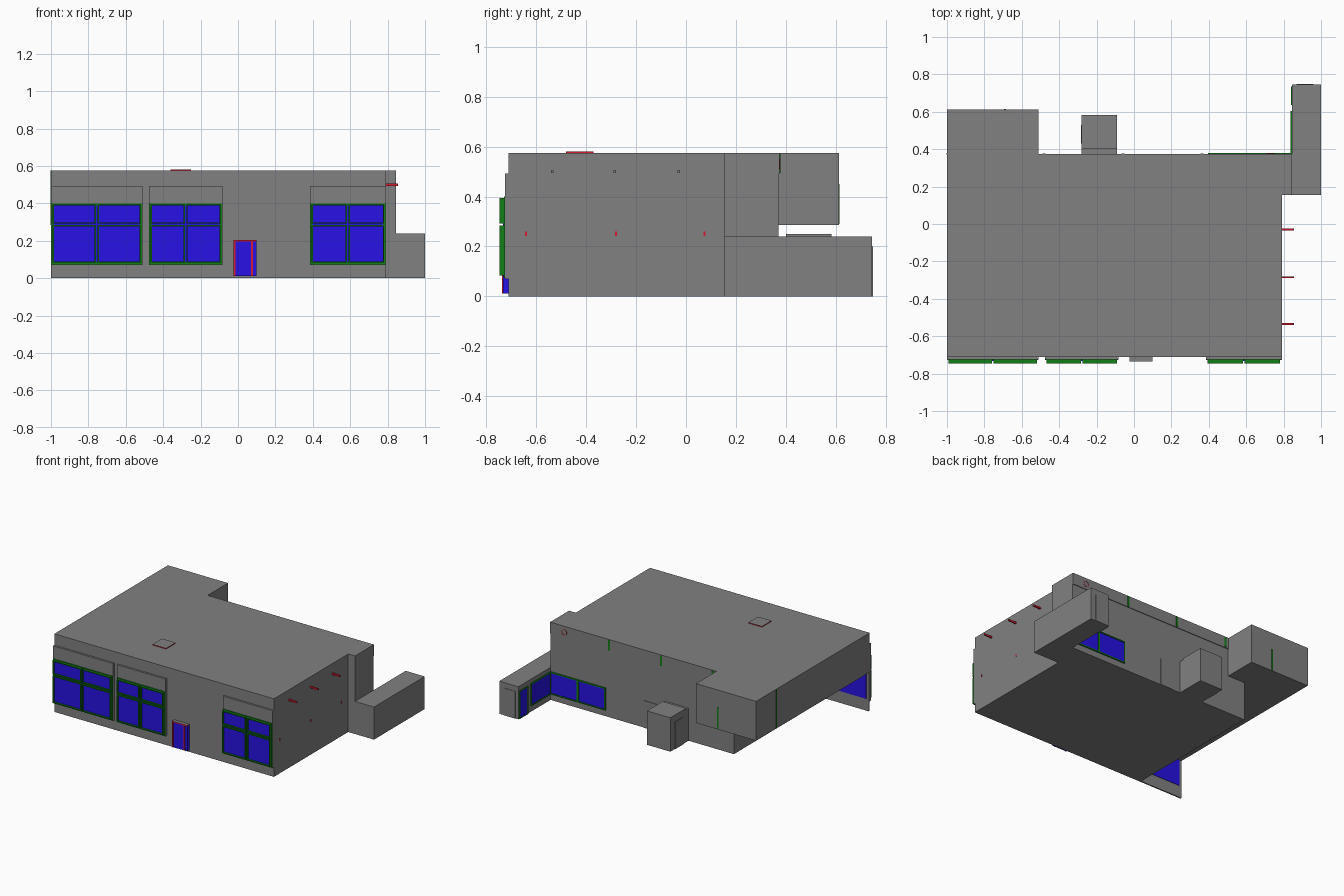
import bpy, bmesh, math
from mathutils import Vector

if "Cube" in bpy.data.objects:
    bpy.data.objects.remove(bpy.data.objects["Cube"])


def material(name, rgb):
    m = bpy.data.materials.new(name)
    m.diffuse_color = (*rgb, 1)
    m.use_nodes = True
    m.node_tree.nodes["Principled BSDF"].inputs["Base Color"].default_value = m.diffuse_color
    return m


GREY = material("wall_grey", (0.22, 0.22, 0.22))
BLUE = material("glass_blue", (0.02, 0.006, 0.78))
GREEN = material("frame_green", (0.006, 0.21, 0.008))
RED = material("trim_red", (0.70, 0.01, 0.03))


def box(name, x, y, z, mat=GREY, cap=None, cap_dir=None):
    """Box from (min, max) ranges; faces pointing along cap_dir take the cap colour."""
    bm = bmesh.new()
    bmesh.ops.create_cube(bm, size=1)
    for v in bm.verts:
        v.co = Vector([(r[0] + r[1]) / 2 + c * (r[1] - r[0]) for c, r in zip(v.co, (x, y, z))])
    bm.normal_update()
    me = bpy.data.meshes.new(name)
    me.materials.append(mat)
    if cap:
        me.materials.append(cap)
        for f in bm.faces:
            f.material_index = int(f.normal.dot(Vector(cap_dir)) > 0.9)
    bm.to_mesh(me)
    bm.free()
    ob = bpy.data.objects.new(name, me)
    bpy.context.collection.objects.link(ob)
    return ob


def frame(name, u, z, depth, t, mat, axis="x"):
    """Four bars around a rectangle; u runs along the axis, depth across it."""
    bars = [(u, (z[0], z[0] + t)), (u, (z[1] - t, z[1])),
            ((u[0], u[0] + t), (z[0] + t, z[1] - t)), ((u[1] - t, u[1]), (z[0] + t, z[1] - t))]
    for i, (a, b) in enumerate(bars):
        xy = (a, depth) if axis == "x" else (depth, a)
        box(f"{name}_bar_{i}", *xy, b, mat)


# Main volumes: ground floor, overhanging upper floor, front wall
H, OVER = 0.575, 0.285
box("ground_floor", (-0.65, 0.79), (-0.70, 0.37), (0, OVER))
box("upper_floor", (-1, 0.79), (-0.70, 0.37), (OVER, H))
box("front_wall", (-1, 0.79), (-0.71, -0.70), (0, H))
box("rear_upper_block", (-1, -0.51), (0.37, 0.612), (OVER, H))
box("side_stair_block", (0.79, 0.845), (0.155, 0.37), (0, H))
box("rear_parapet_band", (-0.51, 0.845), (0.37, 0.375), (0.49, H))

# Low side wing and small rear porch
box("side_wing", (0.845, 1), (0.155, 0.745), (0, 0.24))
box("wing_link", (0.79, 0.845), (0.155, 0.37), (0, 0.24))
box("porch_link", (-0.28, -0.09), (0.37, 0.40), (0, 0.24))
box("rear_porch", (-0.28, -0.09), (0.40, 0.582), (0, 0.25))

# Front window bays: panel, glass, four sashes each
for i, (a, b) in enumerate([(-1, -0.51), (-0.477, -0.083), (0.384, 0.79)]):
    n = f"window_bay_{i}"
    box(n + "_panel", (a, b), (-0.725, -0.71), (0.07, 0.492))
    box(n + "_surround", (a + 0.002, b - 0.002), (-0.728, -0.725), (0.074, 0.40), GREEN)
    box(n + "_glass", (a + 0.014, b - 0.014), (-0.733, -0.728), (0.088, 0.388), BLUE)
    mid = (a + b) / 2
    for j, u in enumerate([(a + 0.009, mid - 0.004), (mid + 0.004, b - 0.009)]):
        for k, z in enumerate([(0.083, 0.284), (0.292, 0.395)]):
            frame(f"{n}_sash_{j}{k}", u, z, (-0.746, -0.728), 0.007, GREEN)
box("overhang_window_back", (-0.98, -0.53), (-0.70, -0.697), (0.088, 0.388), BLUE)

# Front door with red trim
box("front_door", (-0.02, 0.10), (-0.733, -0.71), (0.012, 0.20), BLUE, GREY, (0, 0, 1))
box("front_door_left_trim", (-0.024, -0.014), (-0.736, -0.71), (0.012, 0.20), RED)
box("front_door_right_trim", (0.070, 0.080), (-0.736, -0.71), (0.012, 0.20), RED)
box("front_door_top_trim", (-0.024, 0.10), (-0.736, -0.71), (0.196, 0.204), RED, GREY, (0, 0, 1))

# Rear ribbon window and the wing's courtyard glazing
box("rear_window_glass", (0.40, 0.84), (0.37, 0.374), (0.05, 0.205), BLUE)
for j, u in enumerate([(0.395, 0.62), (0.62, 0.845)]):
    frame(f"rear_window_{j}", u, (0.045, 0.21), (0.37, 0.379), 0.008, GREEN)
box("court_window_glass", (0.841, 0.845), (0.38, 0.60), (0.05, 0.205), BLUE)
frame("court_window", (0.375, 0.605), (0.045, 0.21), (0.837, 0.845), 0.008, GREEN, "y")
box("court_door", (0.841, 0.845), (0.65, 0.73), (0.005, 0.20), BLUE)
frame("court_door", (0.635, 0.735), (0.0, 0.205), (0.839, 0.845), 0.006, GREEN, "y")

# Plain grey service doors
box("rear_wall_door", (-0.02, 0.08), (0.37, 0.374), (0, 0.2))
box("porch_door", (-0.284, -0.28), (0.43, 0.53), (0, 0.2))
box("wing_end_door", (0.87, 0.96), (0.745, 0.748), (0, 0.2))

# Green downpipe strips on the rear and left walls
for i, x in enumerate([0.363, -0.06, -0.48]):
    box(f"rear_strip_{i}", (x - 0.008, x + 0.008), (0.375, 0.378), (0.495, 0.57), GREEN)
box("block_rear_strip", (-0.695, -0.685), (0.612, 0.615), (0.29, 0.45), GREEN)
box("left_wall_strip", (-1.002, -1), (0.372, 0.38), (OVER, H), GREEN)

# Red rods and small markers on the right wall
for i, y in enumerate([-0.535, -0.285, -0.03]):
    box(f"wall_rod_{i}", (0.79, 0.855), (y - 0.005, y + 0.005), (0.494, 0.506), RED, GREY, (1, 0, 0))
for i, y in enumerate([-0.64, -0.28, 0.075]):
    box(f"wall_marker_{i}", (0.79, 0.792), (y - 0.004, y + 0.004), (0.241, 0.259), RED)

# Low roof hatch with red edge
box("roof_hatch", (-0.36, -0.25), (-0.48, -0.37), (H, H + 0.006), RED, GREY, (0, 0, 1))

# Red ring on the rear parapet
bpy.ops.mesh.primitive_torus_add(location=(0.73, 0.375, 0.53), rotation=(math.pi / 2, 0, 0),
                                 major_radius=0.02, minor_radius=0.002,
                                 major_segments=16, minor_segments=6)
ring = bpy.context.object
ring.name = "parapet_ring"
ring.data.materials.append(RED)
